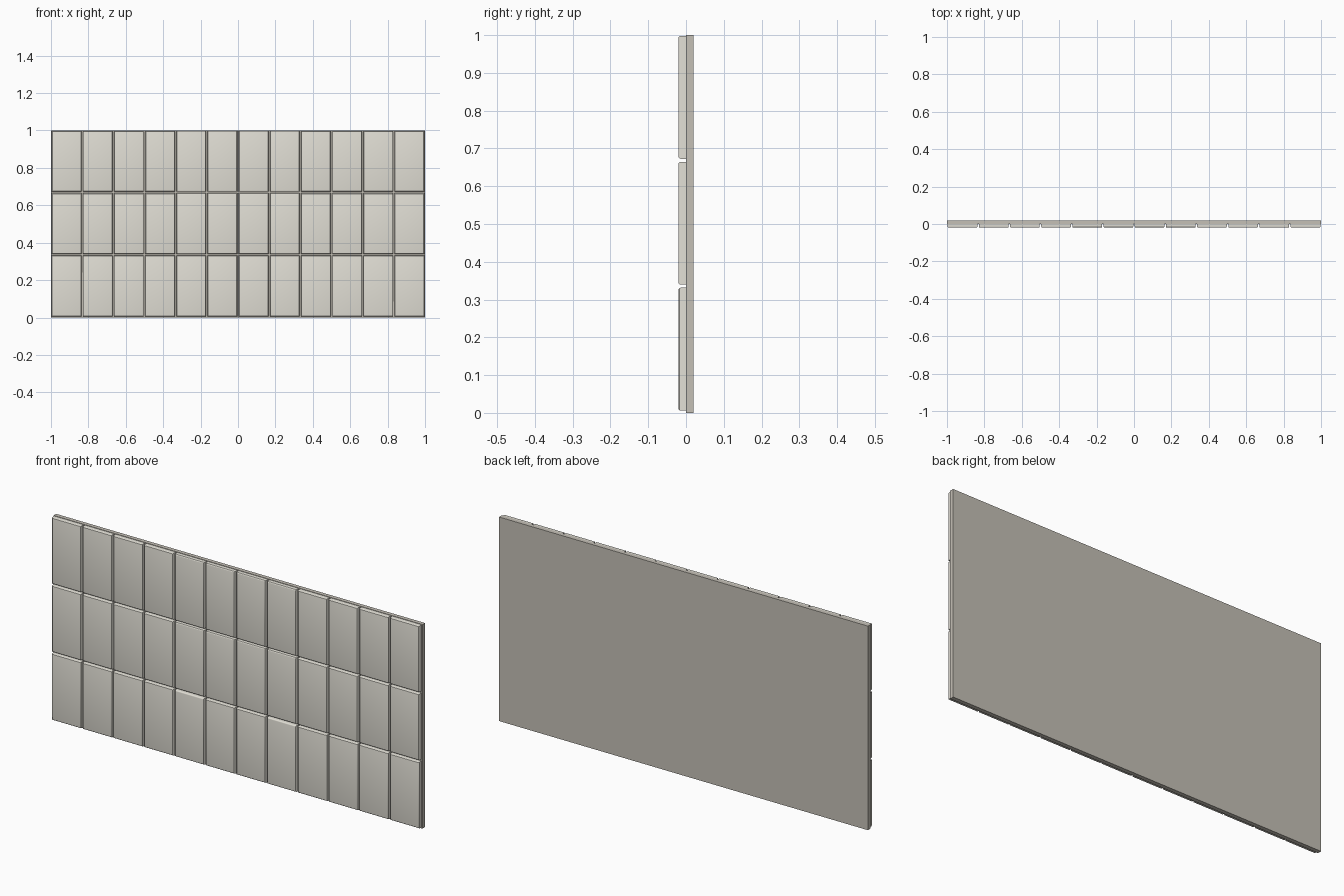
import bpy, bmesh
from mathutils import Matrix, Vector

if "Cube" in bpy.data.objects:
    bpy.data.objects.remove(bpy.data.objects["Cube"])


def material(name, rgb):
    m = bpy.data.materials.new(name)
    m.diffuse_color = (*rgb, 1)
    m.use_nodes = True
    m.node_tree.nodes["Principled BSDF"].inputs["Base Color"].default_value = m.diffuse_color
    return m


def add_box(bm, lo, hi):
    lo, hi = Vector(lo), Vector(hi)
    mat = Matrix.Translation((lo + hi) / 2) @ Matrix.Diagonal((*(hi - lo), 1))
    return bmesh.ops.create_cube(bm, size=1, matrix=mat)["verts"]


def finish(bm, name, mat):
    mesh = bpy.data.meshes.new(name)
    bm.to_mesh(mesh)
    bm.free()
    mesh.materials.append(mat)
    obj = bpy.data.objects.new(name, mesh)
    bpy.context.collection.objects.link(obj)
    return obj


# Backing board
bm = bmesh.new()
add_box(bm, (-1, 0, 0), (1, 0.02, 1))
finish(bm, "backing_board", material("grout", (0.56, 0.53, 0.47)))

# Wall tiles: 12 x 3 grid, front edges rounded over
COLS, ROWS, GAP = 12, 3, 0.008
PITCH_X, PITCH_Z = 2 / COLS, 1 / ROWS
glaze = material("tile_glaze", (0.76, 0.74, 0.67))
for r in range(ROWS):
    for c in range(COLS):
        x = -1 + c * PITCH_X + GAP / 2
        z = r * PITCH_Z + 0.006
        bm = bmesh.new()
        add_box(bm, (x, -0.02, z), (x + PITCH_X - GAP, 0, z + PITCH_Z - GAP))
        front = [e for e in bm.edges if all(v.co.y < -0.01 for v in e.verts)]
        bmesh.ops.bevel(bm, geom=front, offset=0.006, segments=3,
                        profile=0.5, affect='EDGES')
        tile = finish(bm, f"tile_{r + 1}_{c + 1}", glaze)
        bpy.ops.object.select_all(action='DESELECT')
        tile.select_set(True)
        bpy.context.view_layer.objects.active = tile
        bpy.ops.object.shade_smooth_by_angle()
